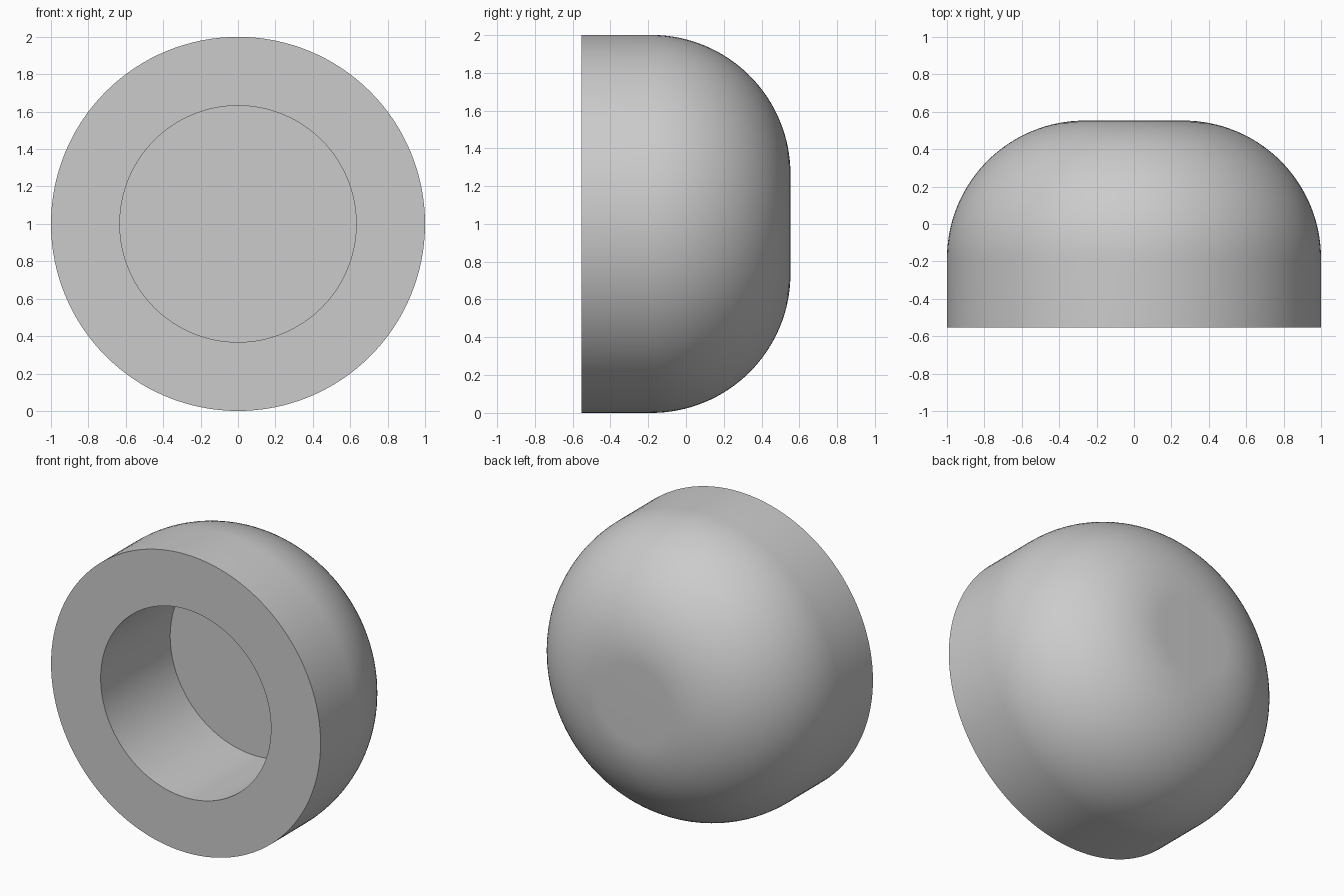
import bpy, bmesh, math
from mathutils import Vector

cube = bpy.data.objects.get("Cube")
if cube:
    bpy.data.objects.remove(cube, do_unlink=True)

# Main dimensions
RADIUS, HALF_DEPTH = 1.0, 0.553
HOLE_RADIUS, HOLE_DEPTH = 0.632, 0.737
FILLET = 0.737
SEGMENTS, FILLET_STEPS = 128, 32

grey = bpy.data.materials.new("light grey")
grey.use_nodes = True
colour = (0.6, 0.6, 0.6, 1.0)
grey.diffuse_color = colour
grey.node_tree.nodes["Principled BSDF"].inputs["Base Color"].default_value = colour

# Profile as (radius, y): hole floor, hole rim, outer rim, then the rounded back
profile = [(HOLE_RADIUS, -HALF_DEPTH + HOLE_DEPTH),
           (HOLE_RADIUS, -HALF_DEPTH),
           (RADIUS, -HALF_DEPTH)]
for i in range(FILLET_STEPS + 1):
    a = math.pi / 2 * i / FILLET_STEPS
    profile.append((RADIUS - FILLET + FILLET * math.cos(a),
                    HALF_DEPTH - FILLET + FILLET * math.sin(a)))

# Revolve the profile around the front-to-back axis
bm = bmesh.new()
verts = [bm.verts.new((r, y, 1.0)) for r, y in profile]
edges = [bm.edges.new(pair) for pair in zip(verts, verts[1:])]
bmesh.ops.spin(bm, geom=verts + edges, cent=Vector((0, 0, 1)), axis=Vector((0, 1, 0)),
               angle=2 * math.pi, steps=SEGMENTS, use_merge=False)
bmesh.ops.remove_doubles(bm, verts=bm.verts, dist=1e-4)

# Close the hole floor and the flat back
bmesh.ops.holes_fill(bm, edges=[e for e in bm.edges if e.is_boundary], sides=0)
bmesh.ops.recalc_face_normals(bm, faces=bm.faces)

mesh = bpy.data.meshes.new("domed_cap")
bm.to_mesh(mesh)
bm.free()
mesh.materials.append(grey)
cap = bpy.data.objects.new("domed_cap", mesh)
bpy.context.collection.objects.link(cap)

# Smooth the curved walls, keep the rims sharp
bpy.ops.object.select_all(action='DESELECT')
cap.select_set(True)
bpy.context.view_layer.objects.active = cap
bpy.ops.object.shade_smooth_by_angle(angle=math.radians(30))
